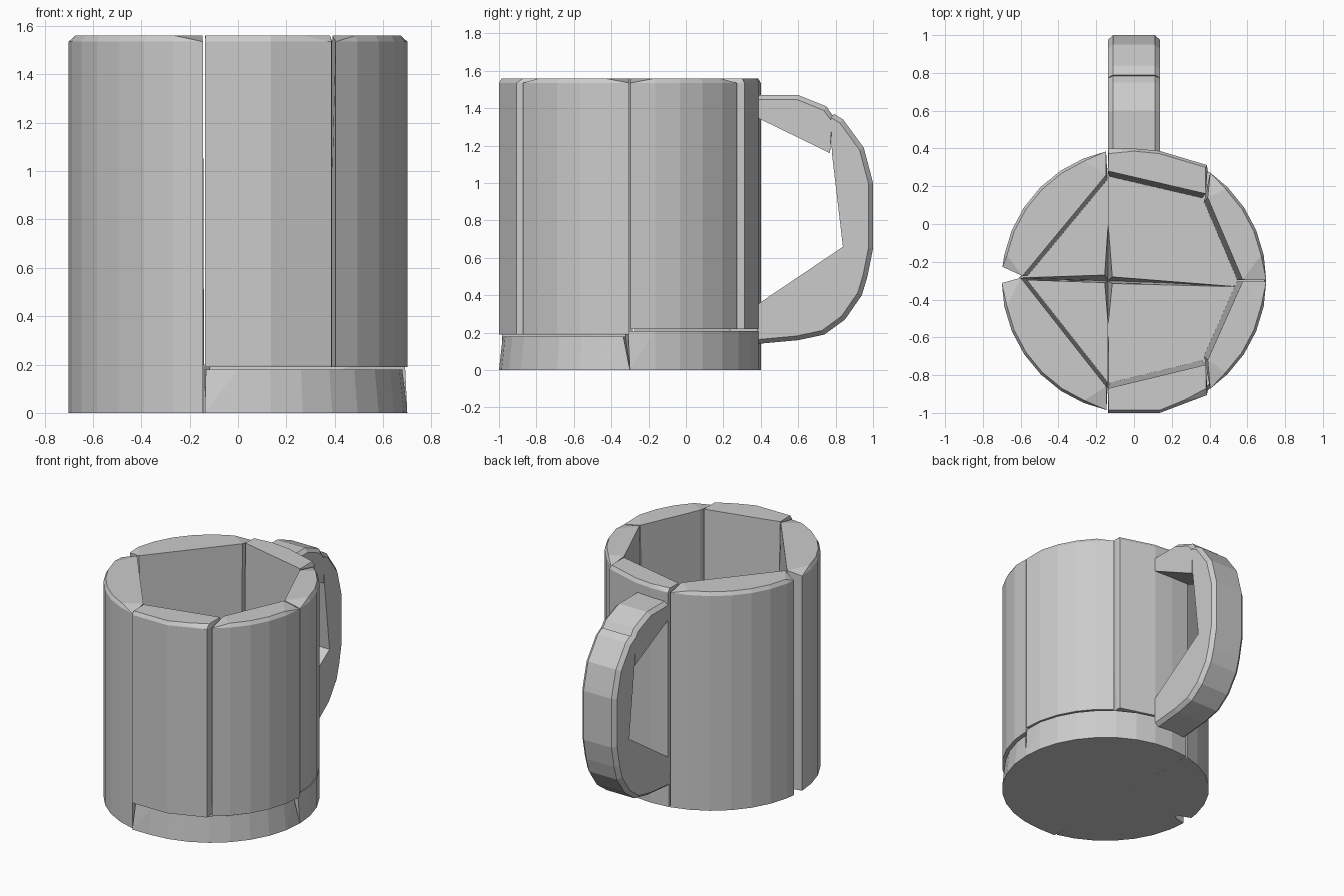
import bpy, bmesh
from math import radians, sin, cos

if "Cube" in bpy.data.objects:
    bpy.data.objects.remove(bpy.data.objects["Cube"])

grey = bpy.data.materials.new("plain grey")
grey.use_nodes = True
grey.diffuse_color = (0.6, 0.6, 0.6, 1)
grey.node_tree.nodes["Principled BSDF"].inputs["Base Color"].default_value = (0.6, 0.6, 0.6, 1)

R, CY, TOP, STEP = 0.7, -0.3, 1.56, 11.25


def hull(name, points):
    """Flat-faced convex block around the points."""
    bm = bmesh.new()
    for p in points:
        bm.verts.new(p)
    res = bmesh.ops.convex_hull(bm, input=bm.verts)
    loose = set(res["geom_interior"]) | set(res["geom_unused"])
    bmesh.ops.delete(bm, geom=[g for g in loose if isinstance(g, bmesh.types.BMVert)], context='VERTS')
    bmesh.ops.dissolve_limit(bm, angle_limit=radians(0.5), verts=bm.verts, edges=bm.edges)
    bmesh.ops.recalc_face_normals(bm, faces=bm.faces)
    mesh = bpy.data.meshes.new(name)
    bm.to_mesh(mesh)
    bm.free()
    mesh.materials.append(grey)
    obj = bpy.data.objects.new(name, mesh)
    bpy.context.collection.objects.link(obj)


def arc(a, b, r=R):
    """Points round the mug from angle a to b, on whole steps plus both ends."""
    angles = [a] + [k * STEP for k in range(-32, 33) if a < k * STEP < b] + [b]
    return [(r * cos(radians(t)), CY + r * sin(radians(t))) for t in angles]


def at(z, pts):
    return [(x, y, z) for x, y in pts]


def wall(name, a, b, inner, bottom, corners=()):
    """Curved outside, flat inside, leaning in slightly toward the floor."""
    outer = arc(a, b) + list(corners)
    rim = [(x * 0.98, CY + (y - CY) * 0.98) for x, y in outer[1:-1]]
    low = [(x * 0.95, CY + (y - CY) * 0.95) for x, y in inner]
    hull(name, at(bottom, outer + low) + at(TOP - 0.025, outer) + at(TOP, rim + inner))


# Six wall blocks around a six-sided cavity
wall("wall_back", 56.25, 101.25, [(0.38, 0.16), (-0.137, 0.28)], 0.22,
     [(0.387, 0.312), (-0.137, 0.4)])
wall("wall_front", -101.25, -56.25, [(-0.137, -0.87), (0.38, -0.745)], 0.19,
     [(-0.137, -1.0), (0.137, -1.0), (0.387, -0.905)])
wall("wall_back_left", 0.3, 54.8, [(0.575, -0.295), (0.39, 0.14)], 0.22)
wall("wall_front_left", -54.8, -0.3, [(0.39, -0.72), (0.575, -0.305)], 0.19)
wall("wall_back_right", 102.2, 174, [(-0.147, 0.26), (-0.59, -0.275)], 0)
wall("wall_front_right", 181, 258, [(-0.6, -0.285), (-0.147, -0.86)], 0)

# Base under the four left-hand walls, with a star-shaped dent at the seam
hull("base_back", at(0, arc(0, 101.25) + [(-0.137, CY)])
     + at(0.21, arc(0, 101.25)[1:] + [(-0.137, 0), (-0.115, -0.28), (0.52, -0.33), (0.69, -0.31)]))
hull("base_front", at(0, arc(-101.25, 0) + [(-0.137, CY), (-0.137, -1.0)])
     + at(0.18, arc(-101.25, -3, 0.68) + [(-0.137, -0.53), (-0.115, -0.315), (0.52, -0.345)]))

# Floor between the two right-hand walls
hull("floor_back_right", at(0, [(-0.137, 0.3), (-0.137, CY), (-0.62, CY)])
     + at(0.2, [(-0.137, 0.3), (-0.137, 0), (-0.155, -0.27), (-0.6, -0.285)]))
hull("floor_front_right", at(0, [(-0.137, -0.9), (-0.137, CY), (-0.62, CY)])
     + at(0.2, [(-0.137, -0.9), (-0.137, -0.53), (-0.155, -0.31), (-0.6, -0.295)]))


def handle(name, outer, inner):
    """Side profile given width, with the outer edge bevelled."""
    pts = []
    for s in (-1, 1):
        pts += [(s * 0.137, y, z) for y, z in inner]
        pts += [(s * 0.11, y, z) for y, z in outer]
        # full-width line sits a little inside the outer edge
        pts += [(s * 0.137, 0.4 + (y - 0.4) * 0.96, 0.8 + (z - 0.8) * 0.965) for y, z in outer]
    hull(name, pts)


handle("handle_top", [(0.38, 1.47), (0.6, 1.47), (0.75, 1.41), (0.785, 1.36)],
       [(0.38, 1.35), (0.77, 1.16), (0.78, 1.33)])
handle("handle_grip", [(0.79, 1.37), (0.84, 1.34), (0.95, 1.19), (0.99, 1.04), (1.0, 1.0), (1.0, 0.65)],
       [(0.84, 0.65), (0.78, 1.16), (0.78, 1.33)])
handle("handle_bottom", [(1.0, 0.65), (0.97, 0.5), (0.94, 0.4), (0.85, 0.27), (0.74, 0.19), (0.6, 0.16), (0.38, 0.14)],
       [(0.38, 0.35), (0.84, 0.66)])
